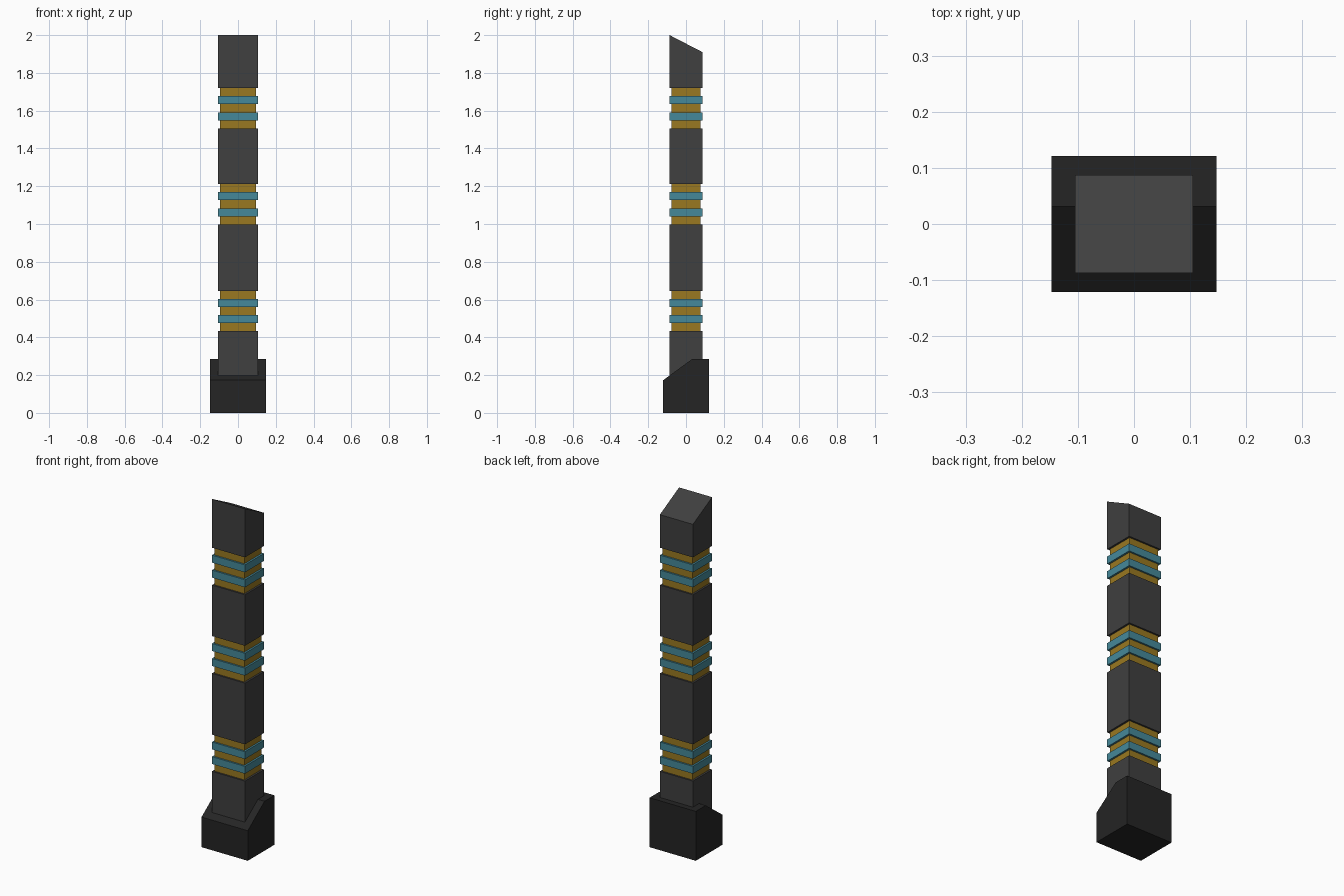
import bpy, bmesh

if "Cube" in bpy.data.objects:
    bpy.data.objects.remove(bpy.data.objects["Cube"])

HX, HY = 0.105, 0.087        # pillar half width and half depth


def material(name, color):
    m = bpy.data.materials.new(name)
    m.diffuse_color = (*color, 1)
    m.use_nodes = True
    m.node_tree.nodes["Principled BSDF"].inputs["Base Color"].default_value = m.diffuse_color
    return m


BLACK = material("black", (0.018, 0.018, 0.018))
CHARCOAL = material("charcoal", (0.05, 0.05, 0.05))
GOLD = material("gold", (0.32, 0.19, 0.015))
TEAL = material("teal", (0.06, 0.25, 0.32))


def prism(name, profile, half_x, mat):
    """Extrude a (y, z) side profile symmetrically along x."""
    bm = bmesh.new()
    face = bm.faces.new([bm.verts.new((-half_x, y, z)) for y, z in profile])
    ext = bmesh.ops.extrude_face_region(bm, geom=[face])
    moved = [v for v in ext["geom"] if isinstance(v, bmesh.types.BMVert)]
    bmesh.ops.translate(bm, verts=moved, vec=(2 * half_x, 0, 0))
    bmesh.ops.recalc_face_normals(bm, faces=bm.faces)
    mesh = bpy.data.meshes.new(name)
    bm.to_mesh(mesh)
    bm.free()
    mesh.materials.append(mat)
    obj = bpy.data.objects.new(name, mesh)
    bpy.context.collection.objects.link(obj)


def block(name, z0, z1, hx, hy, mat, back_top=None):
    """Box from z0 to z1; back_top lowers the rear top edge."""
    zb = z1 if back_top is None else back_top
    prism(name, [(-hy, z0), (hy, z0), (hy, zb), (-hy, z1)], hx, mat)


# Foot with a sloping front shoulder
prism("base", [(-0.121, 0), (0.121, 0), (0.121, 0.284),
               (0.031, 0.284), (-0.121, 0.173)], 0.147, BLACK)

# Dark pillar sections, the last with a slanted top
block("pillar_bottom", 0.1, 0.434, HX, HY, CHARCOAL)
block("pillar_lower", 0.645, 0.997, HX, HY, CHARCOAL)
block("pillar_upper", 1.212, 1.505, HX, HY, CHARCOAL)
block("pillar_top", 1.72, 2.0, HX, HY, CHARCOAL, back_top=1.91)

# Recessed gold necks, each carrying two teal rings
for i, (z0, z1) in enumerate([(0.434, 0.645), (0.997, 1.212), (1.505, 1.72)], 1):
    block(f"gold_neck_{i}", z0, z1, 0.094, 0.077, GOLD)
    step = (z1 - z0) / 5
    for j in (1, 3):
        block(f"teal_ring_{i}_{j // 2 + 1}", z0 + j * step, z0 + (j + 1) * step,
              HX, HY, TEAL)
